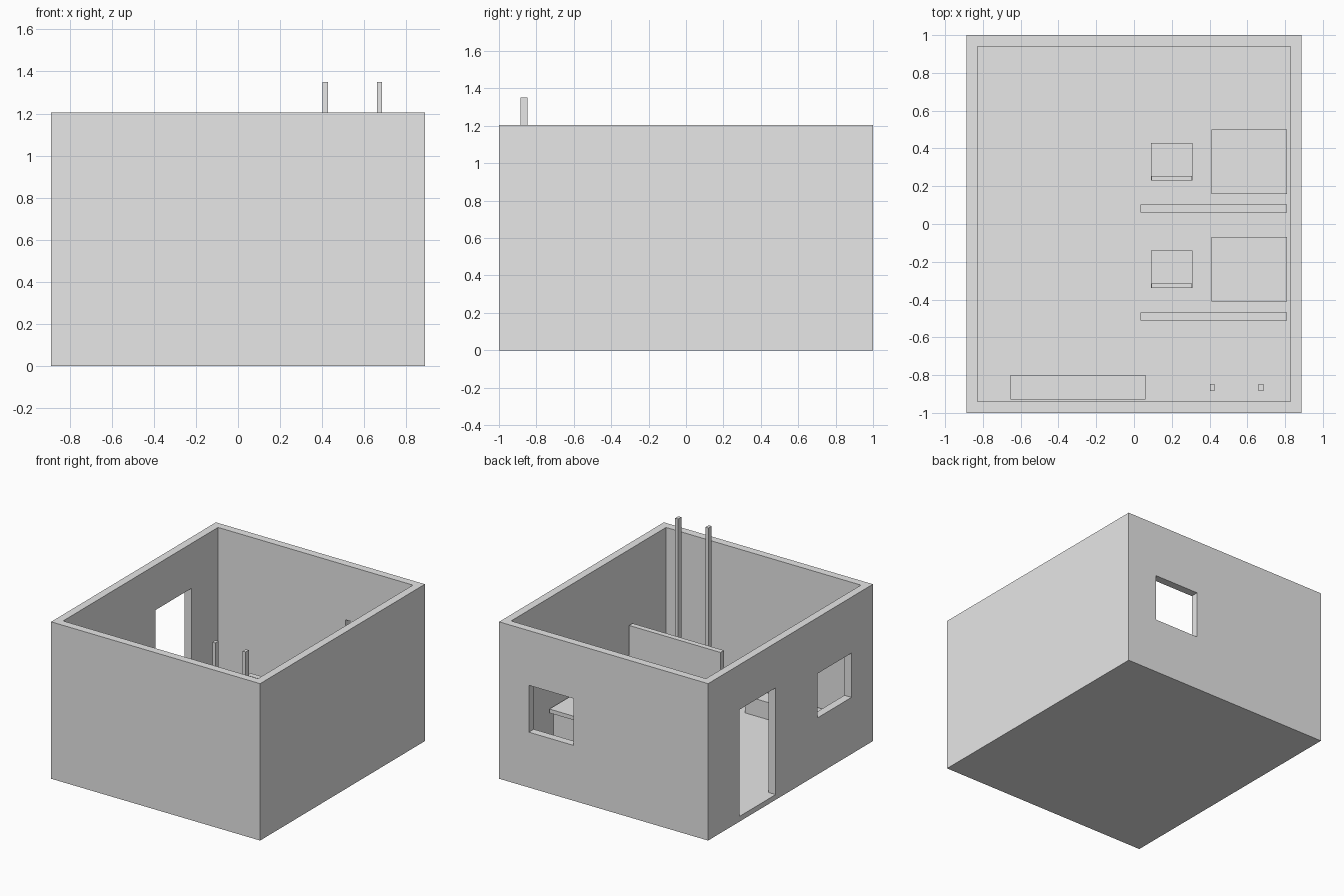
import bpy
import bmesh

default = bpy.data.objects.get("Cube")
if default:
    bpy.data.objects.remove(default, do_unlink=True)

grey = bpy.data.materials.new("plain_grey")
grey.use_nodes = True
grey.diffuse_color = (0.8, 0.8, 0.8, 1)
for node in grey.node_tree.nodes:
    if node.type == 'BSDF_PRINCIPLED':
        node.inputs["Base Color"].default_value = (0.8, 0.8, 0.8, 1)


def box(name, x, y, z):
    """Box from (min, max) ranges on each axis."""
    bm = bmesh.new()
    bmesh.ops.create_cube(bm, size=1)
    for v in bm.verts:
        v.co = [r[0] if c < 0 else r[1] for c, r in zip(v.co, (x, y, z))]
    mesh = bpy.data.meshes.new(name)
    bm.to_mesh(mesh)
    bm.free()
    mesh.materials.append(grey)
    obj = bpy.data.objects.new(name, mesh)
    bpy.context.collection.objects.link(obj)
    return obj


def cut(target, cutters):
    """Subtract the cutters from the target, then remove them."""
    for c in cutters:
        c.hide_render = True
        mod = target.modifiers.new(c.name, 'BOOLEAN')
        mod.operation = 'DIFFERENCE'
        mod.solver = 'EXACT'
        mod.object = c
    graph = bpy.context.evaluated_depsgraph_get()
    mesh = bpy.data.meshes.new_from_object(target.evaluated_get(graph))
    target.modifiers.clear()
    target.data = mesh
    for c in cutters:
        bpy.data.objects.remove(c, do_unlink=True)


W, H, FLOOR, T = 0.888, 1.205, 0.04, 0.06

# Open-topped room with a doorway and two windows
room = box("room_walls_and_floor", (-W, W), (-1, 1), (0, H))
cut(room, [
    box("room_cutter", (T - W, W - T), (T - 1, 1 - T), (FLOOR, H + 1)),
    box("door_cutter", (-W - 0.1, 0.1 - W), (0.18, 0.62), (FLOOR, 0.86)),
    box("side_window_cutter", (-W - 0.1, 0.1 - W), (-0.74, -0.33), (0.435, 0.775)),
    box("back_window_cutter", (0.255, 0.635), (0.9, 1.1), (0.425, 0.785)),
])

# Low bench along the front wall
box("bench", (-0.655, 0.06), (-0.93, -0.80), (FLOOR, 0.172))

# Pair of tall posts
for side, x in (("right", 0.402), ("left", 0.66)):
    box(side + "_post", (x, x + 0.025), (-0.885, -0.847), (FLOOR, 1.35))

# Two identical bays: partition, desk and chair
for bay, y in (("front", -0.51), ("back", 0.06)):
    box(bay + "_partition", (0.035, 0.81), (y, y + 0.042), (FLOOR, 0.637))

    # Desk
    d = y + 0.1
    box(bay + "_desk_top", (0.41, 0.81), (d, d + 0.34), (0.335, 0.365))
    box(bay + "_desk_base", (0.43, 0.79), (d + 0.02, d + 0.32), (FLOOR, 0.335))

    # Chair
    c = y + 0.17
    box(bay + "_chair_seat", (0.09, 0.31), (c, c + 0.2), (0.2, 0.225))
    box(bay + "_chair_back", (0.092, 0.308), (c, c + 0.025), (0.225, 0.43))
    for i, lx in enumerate((0.095, 0.28)):
        for j, ly in enumerate((c + 0.005, c + 0.17)):
            box(f"{bay}_chair_leg_{2 * i + j + 1}", (lx, lx + 0.025),
                (ly, ly + 0.025), (FLOOR, 0.2))
